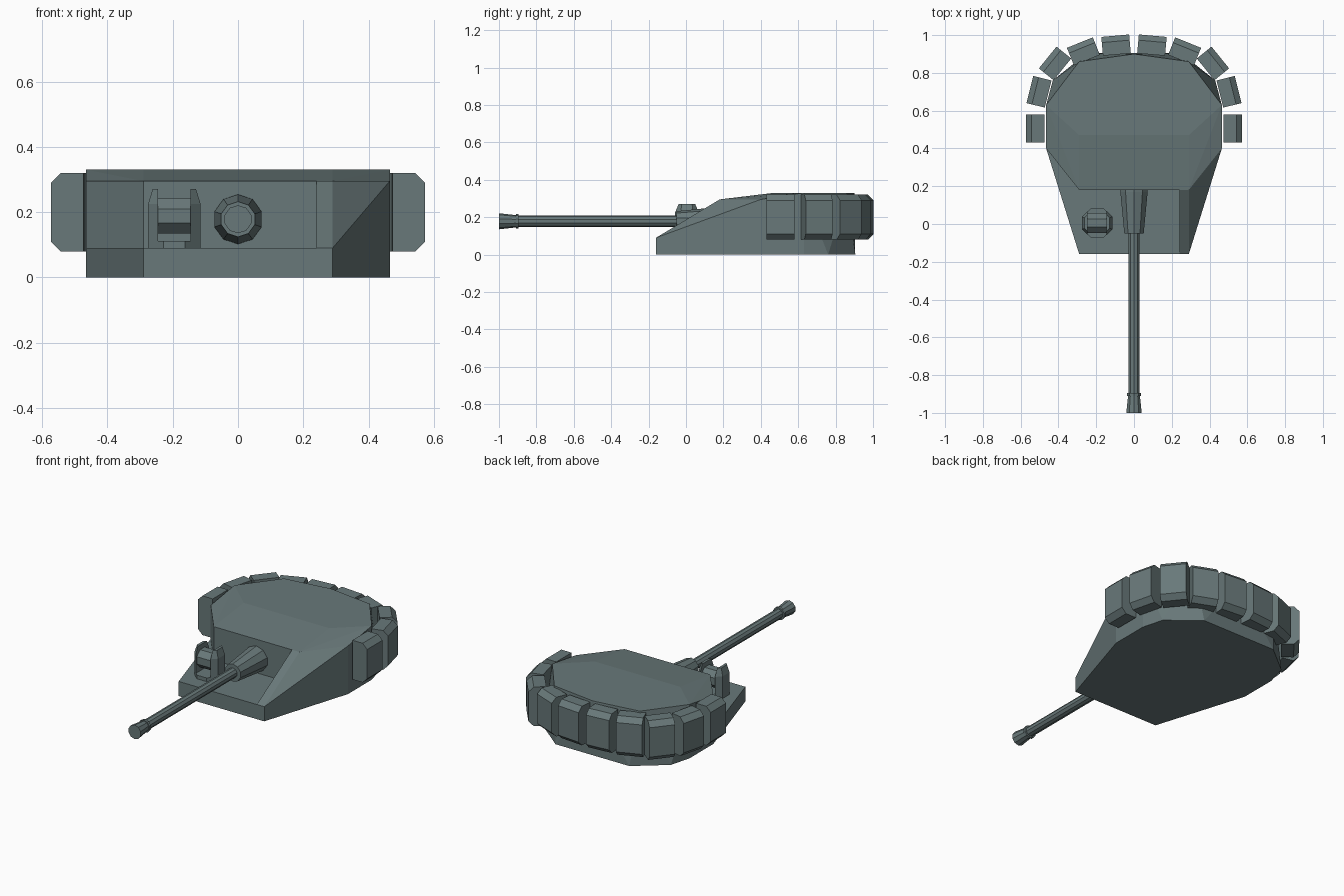
import bpy, bmesh, math
from mathutils import Matrix, Vector

if "Cube" in bpy.data.objects:
    bpy.data.objects.remove(bpy.data.objects["Cube"])

paint = bpy.data.materials.new("grey_green_paint")
paint.diffuse_color = (0.14, 0.19, 0.193, 1)
paint.use_nodes = True
paint.node_tree.nodes["Principled BSDF"].inputs["Base Color"].default_value = paint.diffuse_color


def finish(name, bm, matrix=Matrix()):
    bmesh.ops.recalc_face_normals(bm, faces=bm.faces[:])
    mesh = bpy.data.meshes.new(name)
    bm.to_mesh(mesh)
    bm.free()
    mesh.transform(matrix)
    mesh.materials.append(paint)
    obj = bpy.data.objects.new(name, mesh)
    bpy.context.collection.objects.link(obj)
    return obj


def hull(name, points):
    bm = bmesh.new()
    for p in points:
        bm.verts.new(p)
    res = bmesh.ops.convex_hull(bm, input=bm.verts[:])
    bmesh.ops.dissolve_limit(bm, angle_limit=0.01, verts=bm.verts[:], edges=bm.edges[:])
    return finish(name, bm)


def prism(name, outline, depth, matrix):
    """Extrude a flat outline along local z, centred, then place it."""
    bm = bmesh.new()
    face = bm.faces.new([bm.verts.new((u, v, -depth / 2)) for u, v in outline])
    res = bmesh.ops.extrude_face_region(bm, geom=[face])
    new = [g for g in res["geom"] if isinstance(g, bmesh.types.BMVert)]
    bmesh.ops.translate(bm, verts=new, vec=(0, 0, depth))
    return finish(name, bm, matrix)


def lathe(profile, sides, phase=0.0):
    """Closed solid from (radius, height) rings around local z."""
    bm = bmesh.new()
    rings = []
    for r, h in profile:
        rings.append([bm.verts.new((r * math.cos(phase + i * math.tau / sides),
                                    r * math.sin(phase + i * math.tau / sides), h))
                      for i in range(sides)])
    for a, b in zip(rings, rings[1:]):
        for i in range(sides):
            j = (i + 1) % sides
            bm.faces.new((a[i], a[j], b[j], b[i]))
    bm.faces.new(rings[0])
    bm.faces.new(rings[-1])
    return bm


# Turret shell: wedge front, sloping roof, tapered rear
half = [(.29, -.16, 0), (.465, .4, 0), (.465, .63, 0), (.43, .76, 0), (.25, .905, 0),
        (.29, -.16, .09), (.29, .18, .295), (.465, .4, .295),
        (.29, .47, .33), (.465, .63, .33), (.29, .86, .33)]
shell = hull("turret_shell", [(s * x, y, z) for x, y, z in half for s in (1, -1)] + [(0, .9, .33)])

# Open shelf cut into the front left of the shell
shelf = [(.24, .18), (-.29, .18), (-.4695, .4057), (-.8, .4057), (-.8, -.5), (.24, -.5)]
cutter = prism("shelf_cutter", shelf, .6, Matrix.Translation((0, 0, .3895)))
cutter.hide_render = True
cutter.hide_viewport = True
cutter.display_type = 'WIRE'
cut = shell.modifiers.new("shelf", 'BOOLEAN')
cut.operation = 'DIFFERENCE'
cut.solver = 'EXACT'
cut.object = cutter

# Ring of storage boxes with bevelled outer edges
box = [(-.05, -.12), (.02, -.12), (.05, -.09), (.05, .09), (.02, .12), (-.05, .12)]
stand = Matrix.Rotation(math.pi / 2, 4, 'X')
places = [(.523, .505, 0), (.503, .70, 14), (.418, .85, 39), (.268, .914, 68), (.095, .947, 85)]
for n, (x, y, deg) in enumerate(places):
    for side, s in (("right", 1), ("left", -1)):
        angle = math.radians(deg if s > 0 else 180 - deg)
        place = Matrix.Translation((s * x, y, .2)) @ Matrix.Rotation(angle, 4, 'Z')
        prism(f"storage_box_{side}_{n + 1}", box, .148, place @ stand)

# Gun: ten sided, local z pointing to -y
gun_frame = Matrix.Translation((0, 0, .178)) @ Matrix.Rotation(math.pi / 2, 4, 'X')
finish("gun_mantlet", lathe([(.076, -.2), (.076, -.17), (.054, .05)], 10, math.pi / 2), gun_frame)
barrel = [(.03, -.1), (.03, .895), (.039, .895), (.039, .91), (.033, .91), (.043, 1)]
finish("gun_barrel", lathe(barrel, 10, math.pi / 2), gun_frame)

# Sight mount on the shelf: octagonal post split into two cheeks
mount = Vector((-.195, .005, 0))
for side, s in (("right", 1), ("left", -1)):
    bm = lathe([(.087, .085), (.087, .225), (.072, .27)], 8, math.pi / 8)
    bmesh.ops.bisect_plane(bm, geom=bm.verts[:] + bm.edges[:] + bm.faces[:],
                           plane_co=(s * .05, 0, 0), plane_no=(s, 0, 0), clear_inner=True)
    bmesh.ops.holes_fill(bm, edges=bm.edges[:])
    finish(f"sight_cheek_{side}", bm, Matrix.Translation(mount))

# Sight base and horizontal sight drum
finish("sight_base", lathe([(.085, .085), (.085, .112)], 8, math.pi / 8), Matrix.Translation(mount))
drum = Matrix.Translation(mount + Vector((0, 0, .188))) @ Matrix.Rotation(math.pi / 2, 4, 'Y')
finish("sight_drum", lathe([(.058, -.052), (.058, .052)], 8, math.pi / 8), drum)
